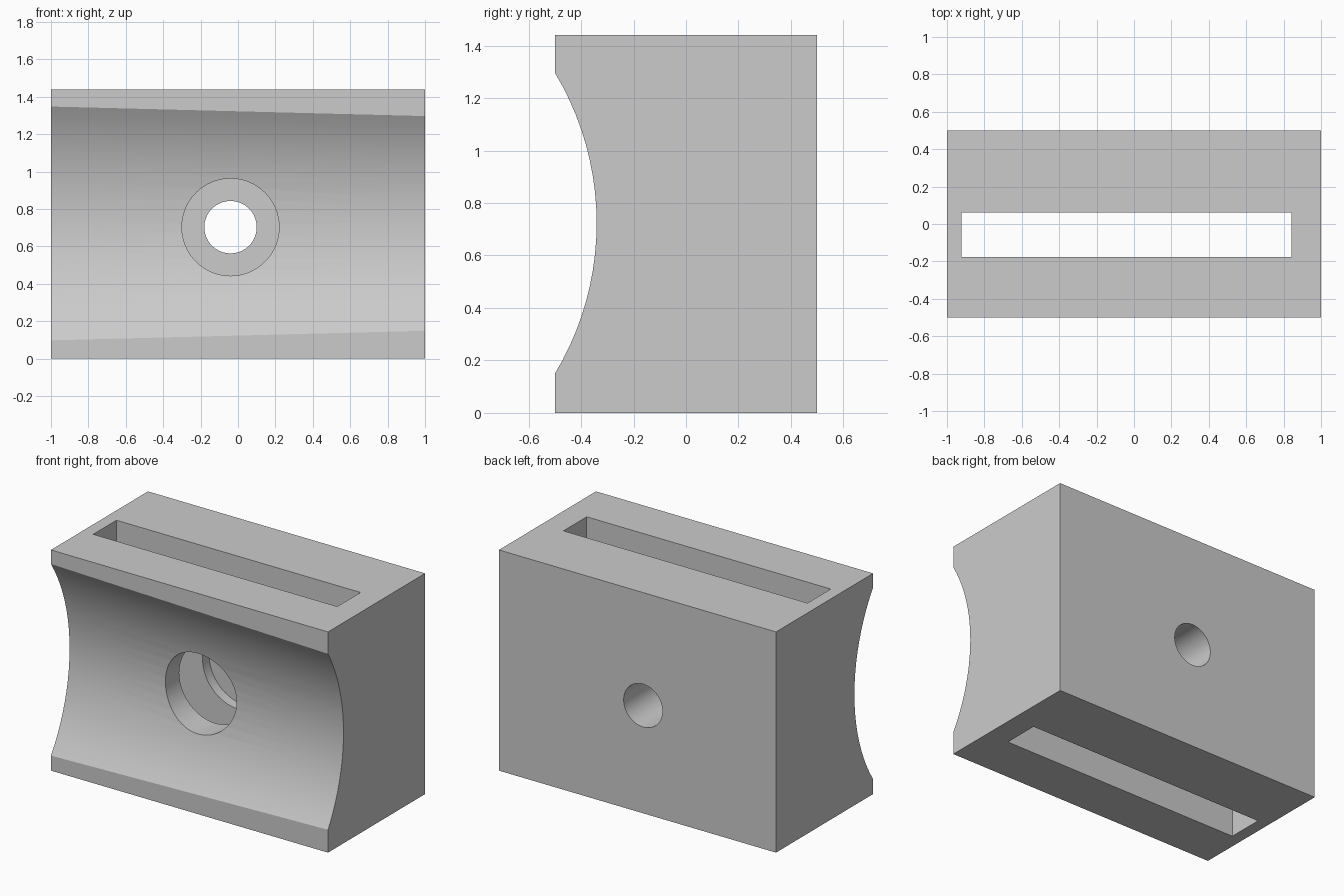
import bpy, bmesh, math

cube = bpy.data.objects.get("Cube")
if cube:
    bpy.data.objects.remove(cube, do_unlink=True)

WIDTH, DEPTH, HEIGHT = 2.0, 1.0, 1.44
FRONT, BACK = -DEPTH / 2, DEPTH / 2
MID_Z = 0.723
GROOVE_RADIUS = 1.113
STEPS = 20

grey = bpy.data.materials.new("plain grey")
grey.use_nodes = True
colour = (0.6, 0.6, 0.6, 1)
grey.diffuse_color = colour
grey.node_tree.nodes["Principled BSDF"].inputs["Base Color"].default_value = colour


def section(half_chord):
    """Block outline in y, z with a hollow arc in its front side."""
    sweep = math.asin(half_chord / GROOVE_RADIUS)
    centre_y = FRONT - GROOVE_RADIUS * math.cos(sweep)
    arc = []
    for i in range(STEPS + 1):
        a = sweep * (1 - 2 * i / STEPS)
        arc.append((centre_y + GROOVE_RADIUS * math.cos(a),
                    MID_Z + GROOVE_RADIUS * math.sin(a)))
    return [(BACK, 0), (BACK, HEIGHT), (FRONT, HEIGHT)] + arc + [(FRONT, 0)]


# Block lofted between its two end outlines; the groove narrows towards +x
bm = bmesh.new()
ends = [[bm.verts.new((x, y, z)) for y, z in section(half)]
        for x, half in ((-WIDTH / 2, 0.625), (WIDTH / 2, 0.574))]
count = len(ends[0])
for i in range(count):
    j = (i + 1) % count
    bm.faces.new((ends[0][i], ends[0][j], ends[1][j], ends[1][i]))
for end in ends:
    bm.faces.new(end)
bmesh.ops.recalc_face_normals(bm, faces=bm.faces)
mesh = bpy.data.meshes.new("grooved_block")
bm.to_mesh(mesh)
bm.free()
block = bpy.data.objects.new("grooved_block", mesh)
bpy.context.collection.objects.link(block)
mesh.materials.append(grey)


def cut(cutter, name):
    """Subtract a helper from the block, then discard it."""
    cutter.name = name
    cutter.hide_render = True
    mod = block.modifiers.new(name, 'BOOLEAN')
    mod.operation = 'DIFFERENCE'
    mod.solver = 'EXACT'
    mod.object = cutter
    bpy.ops.object.select_all(action='DESELECT')
    block.select_set(True)
    bpy.context.view_layer.objects.active = block
    bpy.ops.object.modifier_apply(modifier=name)
    bpy.data.objects.remove(cutter, do_unlink=True)


def bore(radius, y0, y1, name):
    bpy.ops.mesh.primitive_cylinder_add(
        vertices=64, radius=radius, depth=y1 - y0,
        location=(-0.04, (y0 + y1) / 2, 0.703), rotation=(math.pi / 2, 0, 0))
    cut(bpy.context.object, name)


# Wide bore through the slot into the back wall, then the narrow through hole
bore(0.26, -0.8, 0.13, "wide_bore")
bore(0.14, -0.8, 0.8, "narrow_bore")

# Vertical strap slot
bpy.ops.mesh.primitive_cube_add(size=1, location=(-0.04, -0.0575, HEIGHT / 2))
slot = bpy.context.object
slot.scale = (1.762, 0.24, 2)
cut(slot, "slot")

# Smooth curved walls, crisp edges elsewhere
bpy.ops.object.select_all(action='DESELECT')
block.select_set(True)
bpy.context.view_layer.objects.active = block
bpy.ops.object.shade_smooth_by_angle(angle=math.radians(20))
